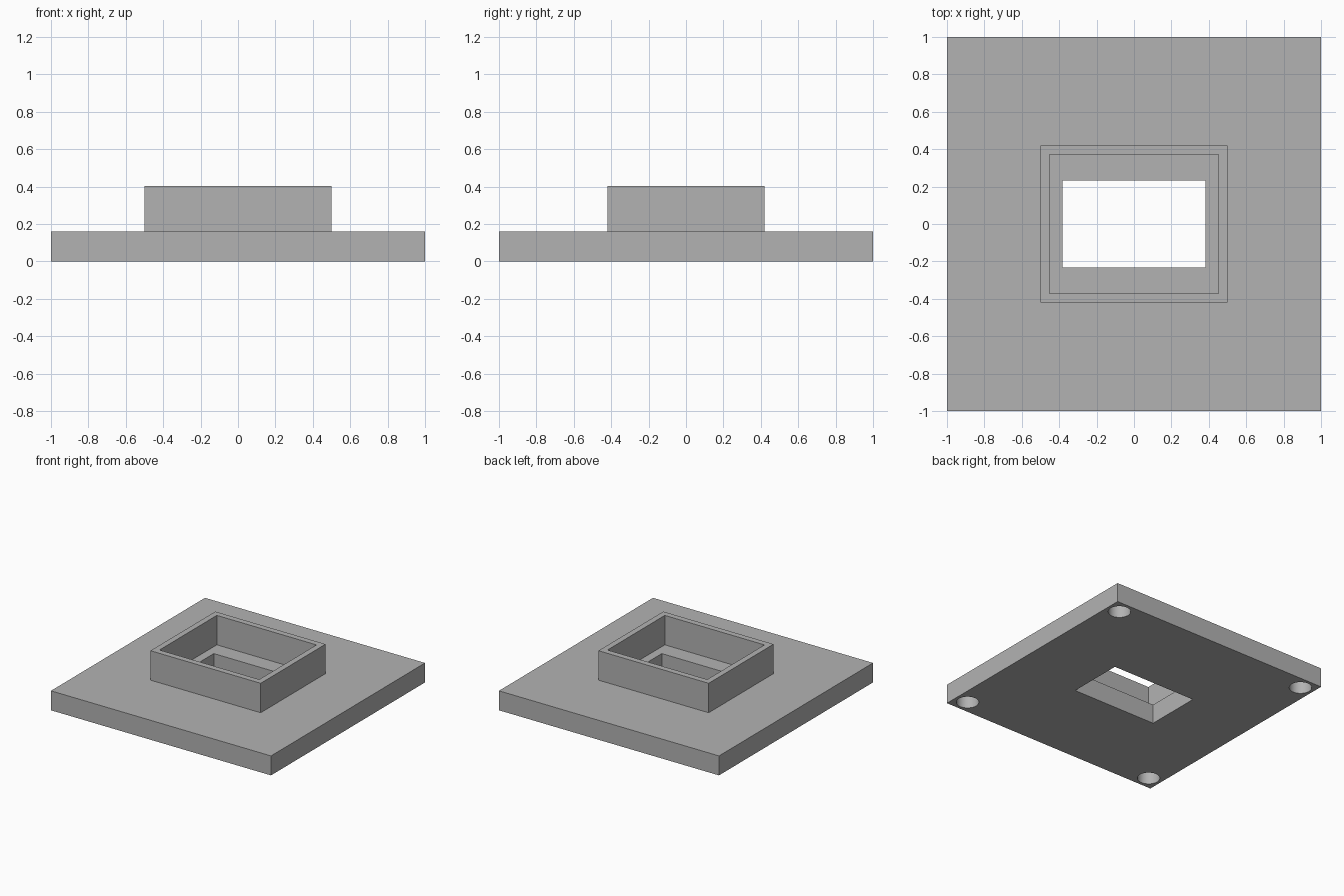
import bpy, bmesh

cube = bpy.data.objects.get("Cube")
if cube:
    bpy.data.objects.remove(cube, do_unlink=True)

grey = bpy.data.materials.new("plain grey")
grey.use_nodes = True
colour = (0.45, 0.45, 0.45, 1)
grey.diffuse_color = colour
grey.node_tree.nodes["Principled BSDF"].inputs["Base Color"].default_value = colour

PLATE_TOP, COLLAR_TOP = 0.16, 0.402


def add_object(name, bm):
    bmesh.ops.recalc_face_normals(bm, faces=bm.faces)
    mesh = bpy.data.meshes.new(name)
    bm.to_mesh(mesh)
    bm.free()
    mesh.materials.append(grey)
    obj = bpy.data.objects.new(name, mesh)
    bpy.context.collection.objects.link(obj)
    return obj


def rectangular_frame(name, outer, inner, z0, z1):
    """Rectangular ring given outer and inner half sizes."""
    bm = bmesh.new()
    corners = [(-1, -1), (1, -1), (1, 1), (-1, 1)]
    loops = [[bm.verts.new((sx * hx, sy * hy, z)) for sx, sy in corners]
             for (hx, hy), z in ((outer, z0), (outer, z1), (inner, z1), (inner, z0))]
    for a, b in zip(loops, loops[1:] + loops[:1]):
        for i in range(4):
            j = (i + 1) % 4
            bm.faces.new((a[i], a[j], b[j], b[i]))
    return add_object(name, bm)


# Square base with a window, and the raised collar around it
base = rectangular_frame("base_plate", (1, 1), (0.383, 0.233), 0, PLATE_TOP)
rectangular_frame("raised_collar", (0.501, 0.421), (0.453, 0.372), PLATE_TOP, COLLAR_TOP)

# Round blind pockets under the four corners
bm = bmesh.new()
for sx in (-1, 1):
    for sy in (-1, 1):
        depth = 0.11
        ring = bmesh.ops.create_cone(bm, cap_ends=True, segments=48,
                                     radius1=0.085, radius2=0.085, depth=2 * depth)
        bmesh.ops.translate(bm, verts=ring["verts"], vec=(sx * 0.89, sy * 0.89, 0))
cutter = add_object("pocket_cutter", bm)
cutter.hide_render = True

cut = base.modifiers.new("corner_pockets", "BOOLEAN")
cut.operation = "DIFFERENCE"
cut.solver = "EXACT"
cut.object = cutter
bpy.context.view_layer.objects.active = base
base.select_set(True)
bpy.ops.object.modifier_apply(modifier=cut.name)
bpy.data.objects.remove(cutter, do_unlink=True)
bpy.ops.object.shade_smooth_by_angle()
